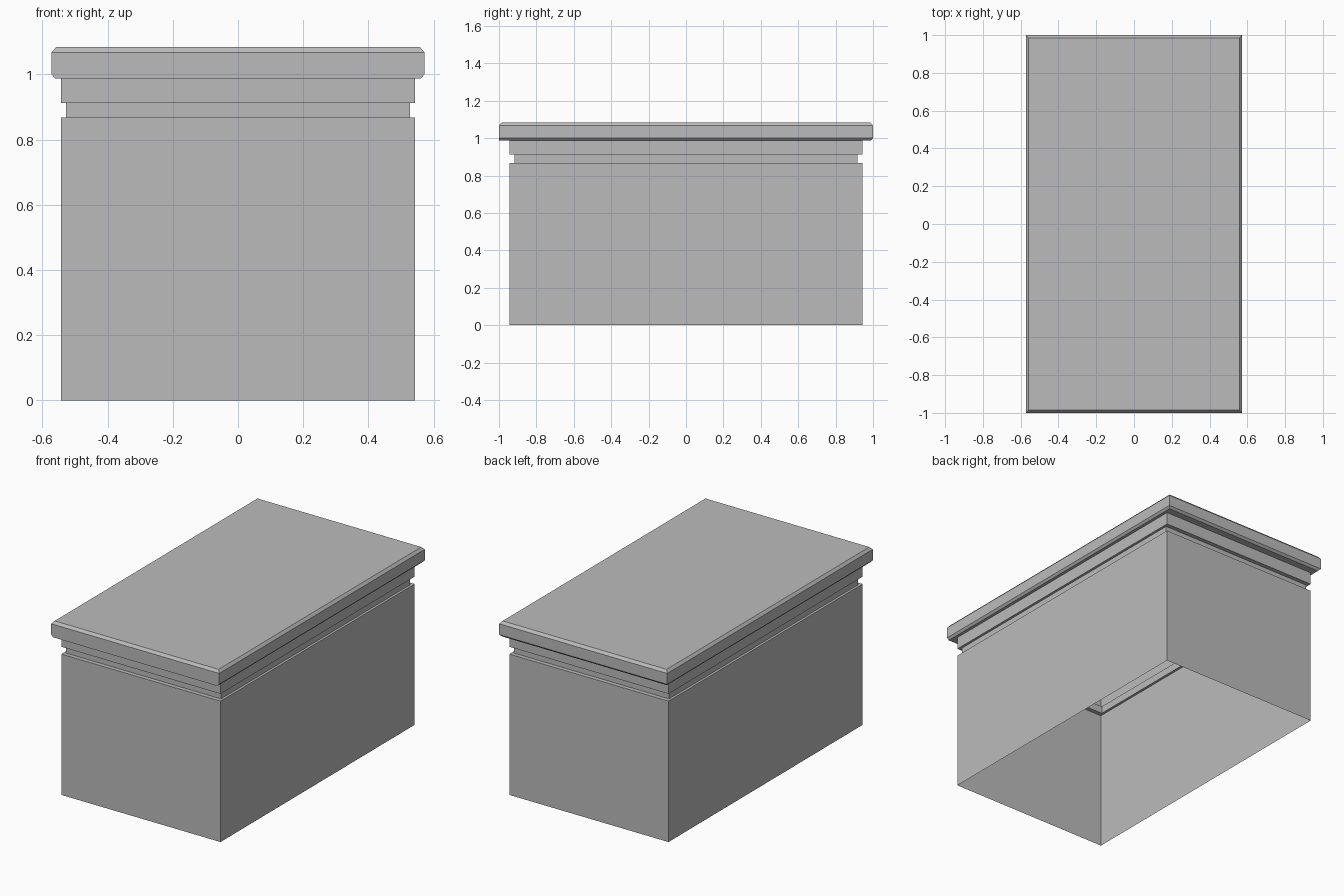
import bpy
import bmesh

cube = bpy.data.objects.get("Cube")
if cube:
    bpy.data.objects.remove(cube, do_unlink=True)

stone = bpy.data.materials.new("grey stone")
stone.use_nodes = True
GREY = (0.5, 0.5, 0.5, 1)
stone.diffuse_color = GREY
stone.node_tree.nodes["Principled BSDF"].inputs["Base Color"].default_value = GREY


def shell(name, rings, cap=False):
    """Loft open rectangular rings given as (half width, front y, back y, z)."""
    bm = bmesh.new()
    loops = []
    for w, front, back, z in rings:
        corners = [(-w, front), (w, front), (w, back), (-w, back)]
        loops.append([bm.verts.new((x, y, z)) for x, y in corners])
    for low, high in zip(loops, loops[1:]):
        for i in range(4):
            j = (i + 1) % 4
            bm.faces.new((low[i], low[j], high[j], high[i]))
    if cap:
        bm.faces.new(loops[-1])
    mesh = bpy.data.meshes.new(name)
    bm.to_mesh(mesh)
    bm.free()
    mesh.materials.append(stone)
    obj = bpy.data.objects.new(name, mesh)
    bpy.context.collection.objects.link(obj)
    return obj


def ring(w, d, z):
    return (w, -d, d, z)


BODY = (0.542, 0.944)
NECK = (0.527, 0.918)
Z_BODY, Z_NECK, Z_FRIEZE = 0.867, 0.912, 0.987

# Hollow walls with a ledge on top, open underneath
shell("body", [ring(*BODY, 0), ring(*BODY, Z_BODY), ring(*NECK, Z_BODY)])

# Recessed groove
shell("neck_groove", [ring(*NECK, Z_BODY), ring(*NECK, Z_NECK)])

# Band under the lid
shell("frieze", [ring(*NECK, Z_NECK), ring(*BODY, Z_NECK), ring(*BODY, Z_FRIEZE)])

# Overhanging lid: lower chamfer on the sides and back only, upper chamfer all round
shell("lid", [
    ring(*BODY, Z_FRIEZE),
    (0.56, -1, 0.987, Z_FRIEZE),
    ring(0.572, 1, 1.0),
    ring(0.572, 1, 1.067),
    ring(0.558, 0.986, 1.083),
], cap=True)
